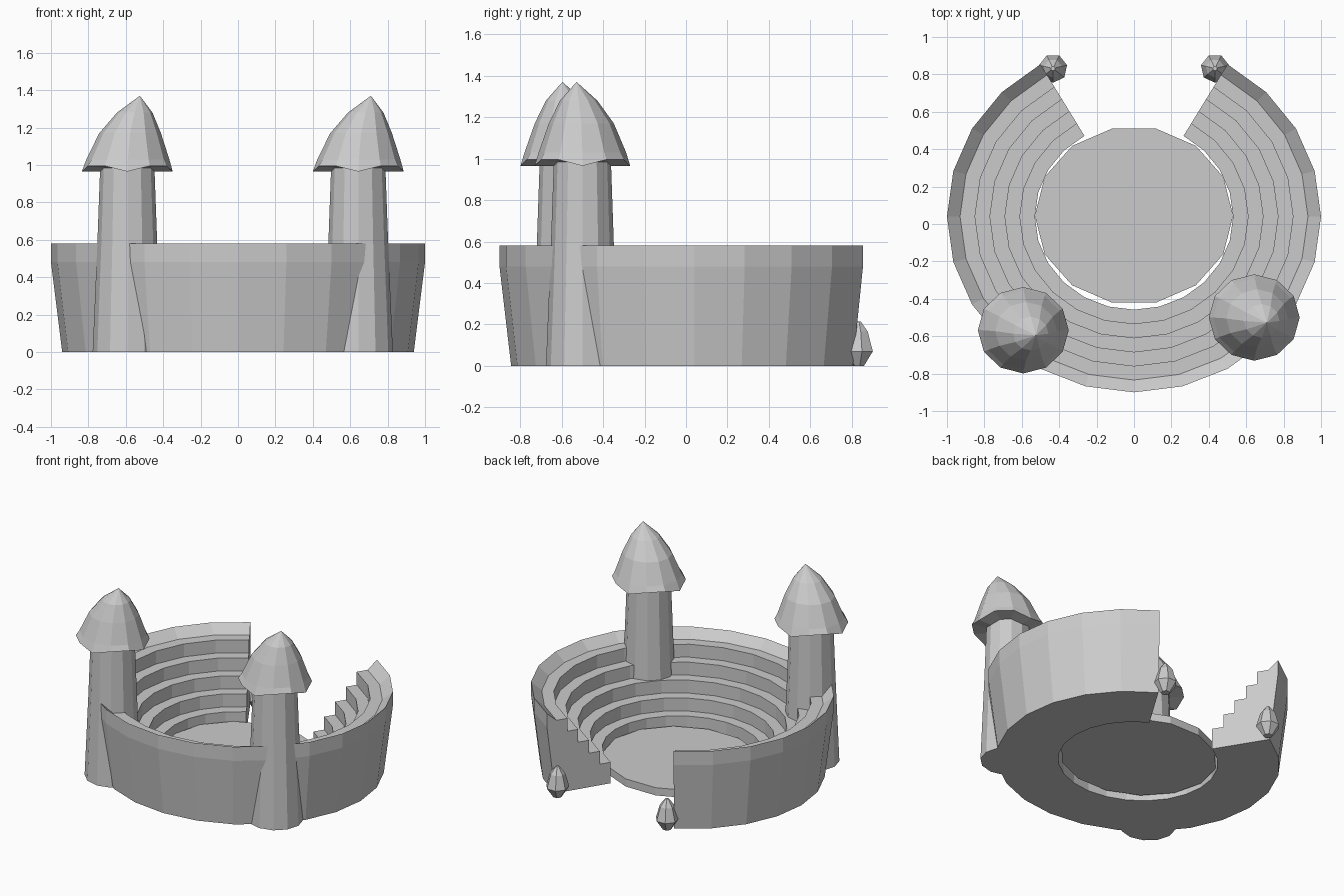
import bpy
import bmesh
from math import cos, sin, pi, radians

if "Cube" in bpy.data.objects:
    bpy.data.objects.remove(bpy.data.objects["Cube"], do_unlink=True)

stone = bpy.data.materials.new("stone_grey")
stone.use_nodes = True
GREY = (0.6, 0.6, 0.6, 1)
stone.diffuse_color = GREY
stone.node_tree.nodes["Principled BSDF"].inputs["Base Color"].default_value = GREY


def finish(name, bm, location):
    """Weld, orient and link a mesh as a named object."""
    bmesh.ops.remove_doubles(bm, verts=bm.verts, dist=0.0005)
    bmesh.ops.recalc_face_normals(bm, faces=bm.faces)
    mesh = bpy.data.meshes.new(name)
    bm.to_mesh(mesh)
    bm.free()
    mesh.materials.append(stone)
    obj = bpy.data.objects.new(name, mesh)
    obj.location = location
    bpy.context.collection.objects.link(obj)
    return obj


def loft(name, rings, sides, location, squash=1.0, start=0.0, droop=0.0):
    """Stack rings of (radius, z, x shift, y shift); droop lowers quarter points of the first two outer rings."""
    bm = bmesh.new()
    loops = []
    for n, (r, z, dx, dy) in enumerate(rings):
        loop = []
        for i in range(sides):
            a = start + 2 * pi * i / sides
            dip = droop if n == 1 and i % 3 == 0 else 0
            loop.append(bm.verts.new((dx + r * cos(a), dy + r * squash * sin(a), z - dip)))
        loops.append(loop)
    for low, high in zip(loops, loops[1:]):
        for i in range(sides):
            j = (i + 1) % sides
            bm.faces.new((low[i], low[j], high[j], high[i]))
    for loop, ring in ((loops[0], rings[0]), (loops[-1], rings[-1])):
        if ring[0] > 0:
            bm.faces.new(loop)
    return finish(name, bm, location)


# Tiered seating: stepped profile swept through an open ring
profile = [(0.53, 0)]
STEPS, TREAD, RISE = 5, 0.08, 0.0925
for k in range(STEPS):
    z = 0.15 + k * RISE
    profile += [(0.53 + k * TREAD, z), (0.53 + (k + 1) * TREAD, z)]
profile += [(1.0, 0.58), (1.0, 0.48), (0.94, 0)]

bm = bmesh.new()
SEGMENTS = 20
sections = []
for s in range(SEGMENTS + 1):
    a = radians(120 + 300 * s / SEGMENTS)
    sections.append([bm.verts.new((r * cos(a), 0.94 * r * sin(a), z)) for r, z in profile])
for p, q in zip(sections, sections[1:]):
    for i in range(len(profile)):
        j = (i + 1) % len(profile)
        bm.faces.new((p[i], p[j], q[j], q[i]))
bm.faces.new(sections[0])
bm.faces.new(sections[-1])
finish("tiered_seating", bm, (0, 0.04, 0))

# Arena floor
loft("arena_floor", [(0.53, 0.03, 0, 0), (0.53, 0.085, 0, 0)], 14, (0, 0.045, 0), squash=0.9)

# Two towers with leaning pointed roofs
for side, x, y in (("right", -0.592, -0.568), ("left", 0.643, -0.5)):
    loft(side + "_tower", [(0.185, 0, 0, 0), (0.16, 0.58, 0, 0), (0.145, 0.99, 0, 0)],
         12, (x, y, 0), squash=0.95)
    loft(side + "_tower_roof",
         [(0, 0.965, 0, 0), (0.243, 0.995, 0, 0), (0.222, 1.03, 0.003, 0),
          (0.165, 1.17, 0.015, -0.005), (0.095, 1.28, 0.04, -0.018), (0, 1.37, 0.067, -0.028)],
         12, (x, y, 0), squash=0.95, droop=0.03)

# Bud ornaments at the entrance
for side, x in (("right", -0.433), ("left", 0.433)):
    loft(side + "_entrance_bud",
         [(0.03, 0, 0, 0), (0.077, 0.07, 0, 0), (0.05, 0.165, 0, 0), (0.012, 0.215, 0, 0)],
         7, (x, 0.832, 0), start=-pi / 2)
